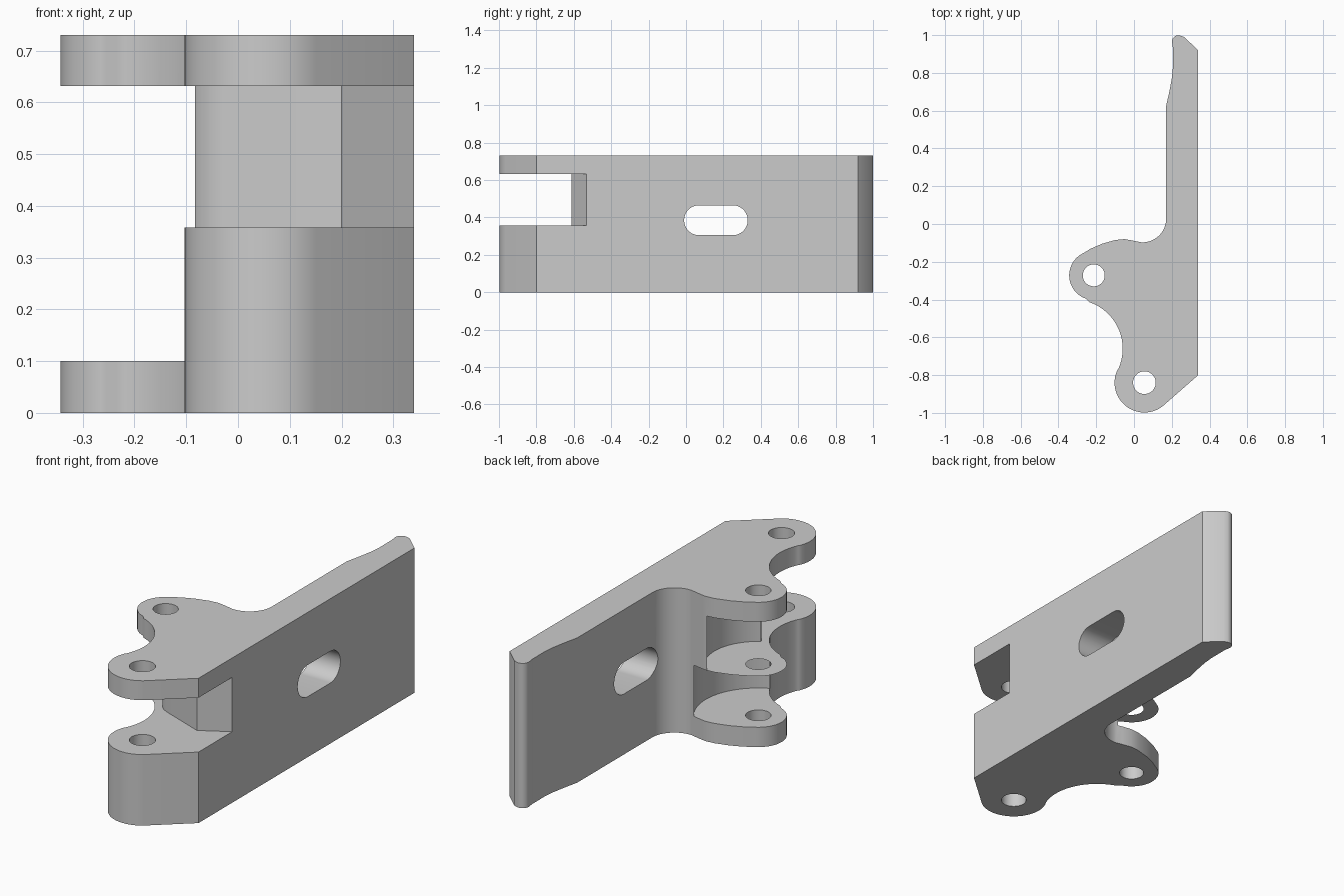
import bpy, bmesh
from math import sin, cos, radians, pi

cube = bpy.data.objects.get("Cube")
if cube:
    bpy.data.objects.remove(cube, do_unlink=True)

HEIGHT, SHELF, CEILING, FLOOR = 0.73, 0.358, 0.632, 0.10
SIDE_PIVOT, FRONT_PIVOT = (-0.213, -0.272), (0.055, -0.84)

grey = bpy.data.materials.new("plain grey")
grey.use_nodes = True
colour = (0.6, 0.6, 0.6, 1)
grey.diffuse_color = colour
grey.node_tree.nodes["Principled BSDF"].inputs["Base Color"].default_value = colour


def arc(centre, radius, start, end, steps=24):
    angles = [radians(start + (end - start) * i / steps) for i in range(steps + 1)]
    return [(centre[0] + radius * cos(a), centre[1] + radius * sin(a)) for a in angles]


def prism(name, outline, low, high, along_x=False):
    """Extrude a closed outline along z, or along x for (y, z) outlines."""
    bm = bmesh.new()
    place = (lambda u, v: (low, u, v)) if along_x else (lambda u, v: (u, v, low))
    face = bm.faces.new([bm.verts.new(place(u, v)) for u, v in outline])
    result = bmesh.ops.extrude_face_region(bm, geom=[face])
    moved = [g for g in result["geom"] if isinstance(g, bmesh.types.BMVert)]
    step = (high - low, 0, 0) if along_x else (0, 0, high - low)
    bmesh.ops.translate(bm, verts=moved, vec=step)
    bmesh.ops.recalc_face_normals(bm, faces=bm.faces)
    mesh = bpy.data.meshes.new(name)
    bm.to_mesh(mesh)
    bm.free()
    mesh.materials.append(grey)
    obj = bpy.data.objects.new(name, mesh)
    bpy.context.collection.objects.link(obj)
    return obj


def circle(centre, radius, steps=64):
    return arc(centre, radius, 0, 360, steps)[:-1]


# Bracket outline: long plate, rounded tip, inner fillet, two pivot lobes
outline = [(0.34, -0.8), (0.34, 0.92), (0.265, 0.99)]
outline += arc((0.235, 0.965), 0.034, 60, 180, 12)
outline += [(0.206, 0.93), (0.206, 0.83), (0.2, 0.77), (0.187, 0.7), (0.17, 0.625)]
outline += arc((0.045, 0.028), 0.125, 0, -95, 20)
outline += [(0.0, -0.089), (-0.05, -0.08), (-0.1, -0.085), (-0.17, -0.105), (-0.23, -0.131)]
outline += arc(SIDE_PIVOT, 0.13, 115, 252)
outline += arc((-0.32, -0.66), 0.26, 71, -25)
outline += arc(FRONT_PIVOT, 0.158, 155, 307)
bracket = prism("hinge_bracket", outline, 0, HEIGHT)

# Cutters: hinge pockets, pin holes and slot
notch = [(0.48, -0.45), (0.2, -0.613), (-0.03, -0.527), (-0.055, -0.514), (-0.075, -0.495),
         (-0.09, -0.465), (-0.12, -0.44), (-0.4, -0.44), (-0.4, -1.2), (0.48, -1.2)]
slot = arc((0.25, 0.385), 0.08, -90, 90) + arc((0.07, 0.385), 0.08, 90, 270)
cutters = [
    prism("lower_side_pocket", circle(SIDE_PIVOT, 0.295, 96), FLOOR, SHELF),
    prism("upper_side_pocket", circle(SIDE_PIVOT, 0.245, 96), SHELF, CEILING),
    prism("front_notch", notch, SHELF, CEILING),
    prism("side_pin_hole", circle(SIDE_PIVOT, 0.058), -0.1, 1),
    prism("front_pin_hole", circle(FRONT_PIVOT, 0.06), -0.1, 1),
    prism("plate_slot", slot, 0.1, 0.5, along_x=True),
]
for cutter in cutters:
    cutter.hide_render = True
    mod = bracket.modifiers.new(cutter.name, 'BOOLEAN')
    mod.operation, mod.solver, mod.object = 'DIFFERENCE', 'EXACT', cutter

# Bake the cuts and drop the cutters
bpy.context.view_layer.update()
baked = bpy.data.meshes.new_from_object(bracket.evaluated_get(bpy.context.evaluated_depsgraph_get()))
bracket.modifiers.clear()
bracket.data = baked
for cutter in cutters:
    bpy.data.objects.remove(cutter, do_unlink=True)

bpy.ops.object.select_all(action='DESELECT')
bracket.select_set(True)
bpy.context.view_layer.objects.active = bracket
bpy.ops.object.shade_smooth_by_angle(angle=pi / 6)
